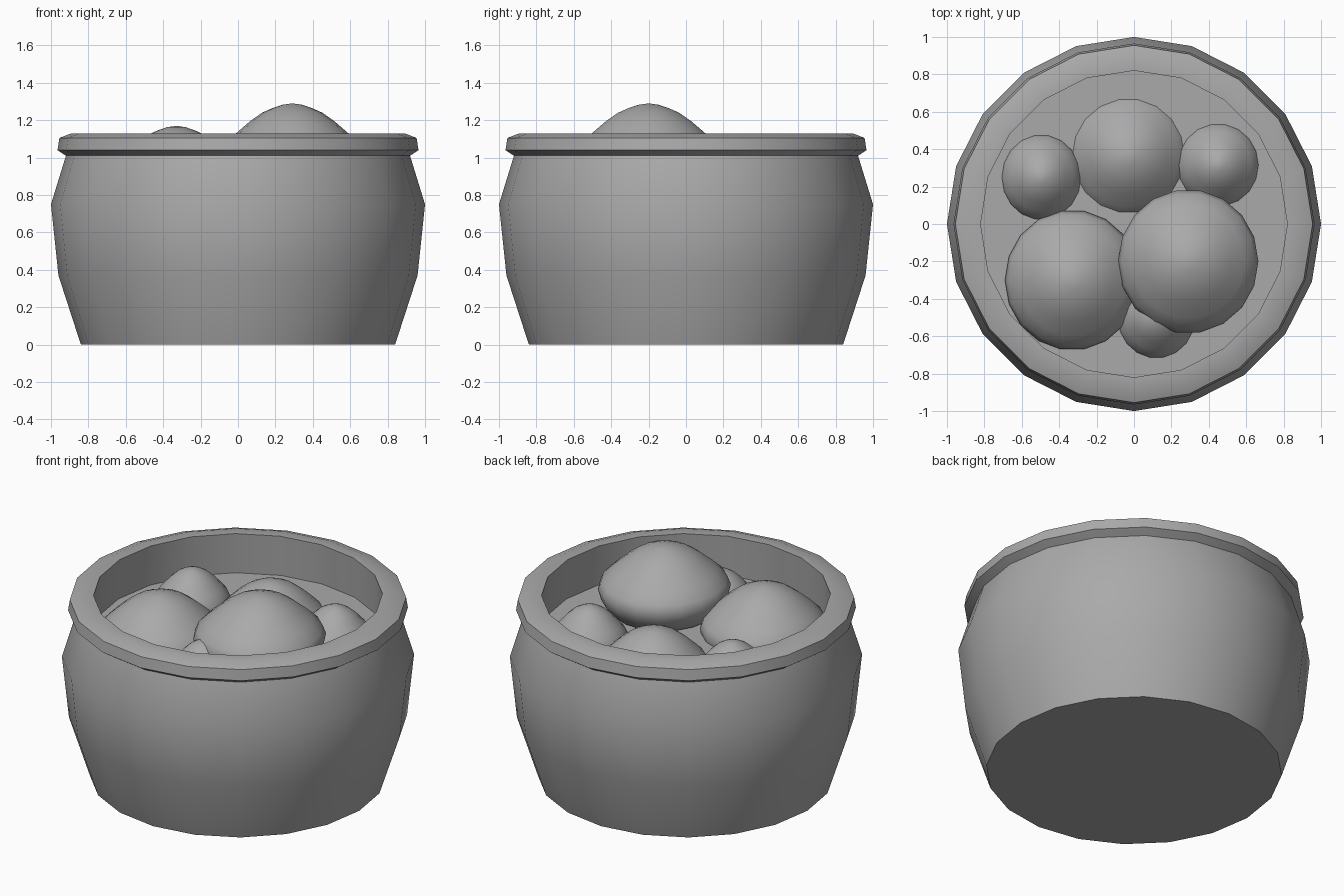
import bpy, bmesh, math
from mathutils import Matrix, Vector

cube = bpy.data.objects.get("Cube")
if cube:
    bpy.data.objects.remove(cube)

grey = bpy.data.materials.new("plain_grey")
grey.use_nodes = True
grey.diffuse_color = (0.4, 0.4, 0.4, 1)
grey.node_tree.nodes["Principled BSDF"].inputs["Base Color"].default_value = (0.4, 0.4, 0.4, 1)


def lathe(name, profile, sides, angle):
    """Spin a (radius, height) profile round z; radius 0 makes a pole."""
    bm = bmesh.new()
    verts = [bm.verts.new((r, 0, z)) for r, z in profile]
    edges = [bm.edges.new(pair) for pair in zip(verts, verts[1:])]
    bmesh.ops.spin(bm, geom=verts + edges, cent=(0, 0, 0), axis=(0, 0, 1),
                   angle=math.tau, steps=sides, use_duplicate=False)
    bmesh.ops.remove_doubles(bm, verts=bm.verts, dist=0.0005)
    bmesh.ops.recalc_face_normals(bm, faces=bm.faces)
    mesh = bpy.data.meshes.new(name)
    bm.to_mesh(mesh)
    bm.free()
    mesh.materials.append(grey)
    obj = bpy.data.objects.new(name, mesh)
    bpy.context.collection.objects.link(obj)
    bpy.ops.object.select_all(action="DESELECT")
    obj.select_set(True)
    bpy.context.view_layer.objects.active = obj
    bpy.ops.object.shade_smooth_by_angle(angle=math.radians(angle))
    return obj


# Pot: closed base, bulging wall, lipped rim, inner wall and the filling surface
FILL = 0.88
lathe("pot", [(0, 0), (0.84, 0), (0.96, 0.37), (1, 0.75), (0.92, 1.01),
              (0.965, 1.04), (0.955, 1.105), (0.89, 1.13), (0.82, 1.13),
              (0.83, FILL), (0, FILL)], 20, 35)

# Dumplings: soft balls drawn up to a rounded peak, half sunk in the filling
BALL = [(0, 1), (0.14, 0.97), (0.28, 0.9), (0.43, 0.8), (0.6, 0.62), (0.8, 0.36),
        (0.95, 0.14), (1, -0.06), (0.95, -0.32), (0.8, -0.6), (0.5, -0.86), (0, -1)]


def dumpling(name, x, y, z, rx, ry, rz):
    obj = lathe(name, BALL, 18, 60)
    scale = Matrix.Diagonal(Vector((rx, ry, rz, 1)))
    obj.data.transform(Matrix.Translation((x, y, z)) @ scale)


dumpling("large_dumpling_top", 0.29, -0.2, 1.04, 0.375, 0.385, 0.25)
dumpling("large_dumpling_front", -0.33, -0.3, 0.92, 0.36, 0.375, 0.25)
dumpling("large_dumpling_back", -0.03, 0.365, 0.82, 0.34, 0.345, 0.25)
dumpling("small_dumpling_right", -0.495, 0.25, 0.88, 0.215, 0.23, 0.19)
dumpling("small_dumpling_left", 0.45, 0.315, 0.875, 0.22, 0.225, 0.19)
dumpling("small_dumpling_front", 0.12, -0.5, 0.88, 0.21, 0.22, 0.19)
